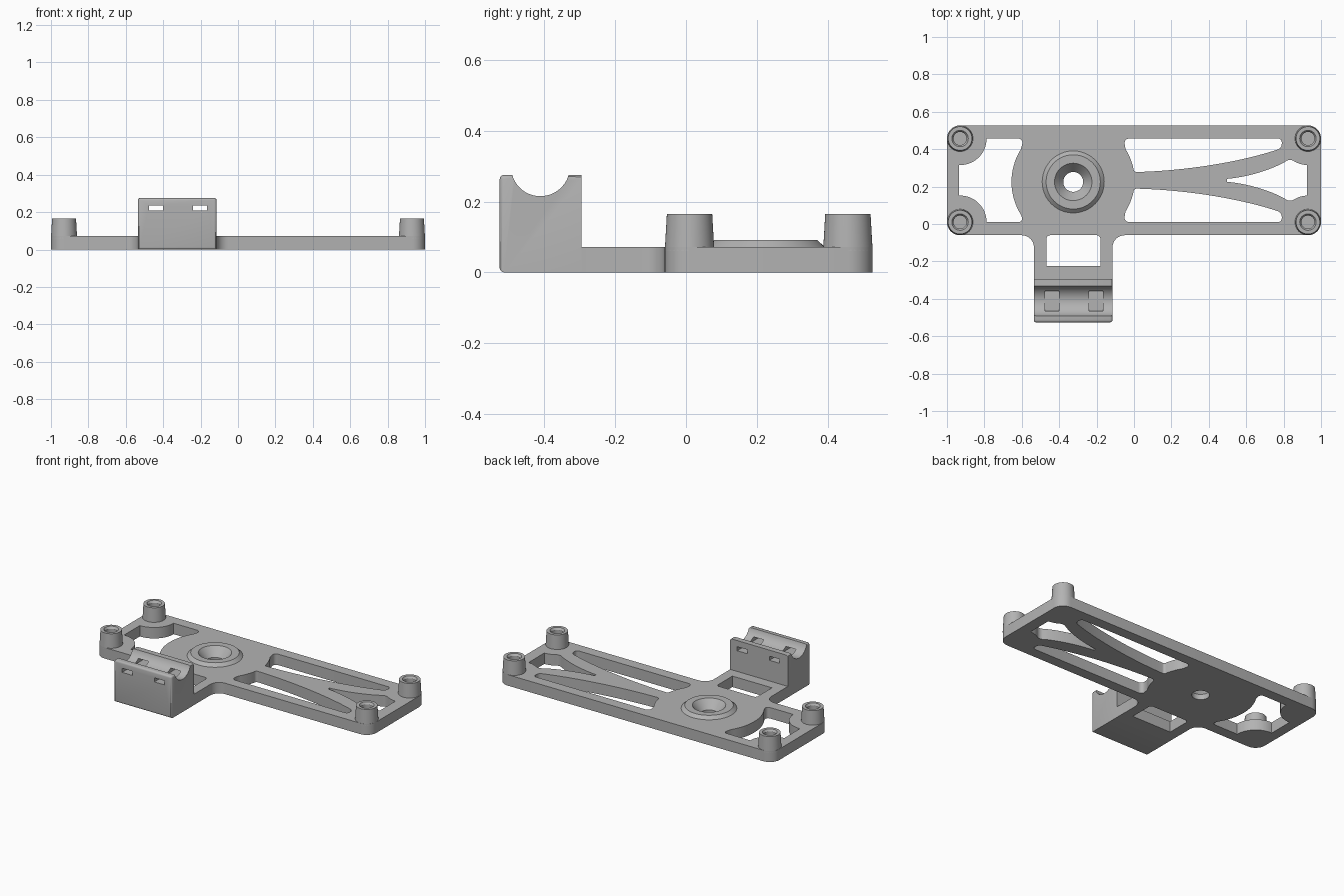
import bpy, bmesh
from math import sin, cos, radians, pi
from mathutils import Vector, Matrix
from mathutils.geometry import interpolate_bezier

cube = bpy.data.objects.get("Cube")
if cube:
    bpy.data.objects.remove(cube, do_unlink=True)

grey = bpy.data.materials.new("plain_grey")
grey.use_nodes = True
GREY = (0.45, 0.45, 0.45, 1)
grey.diffuse_color = GREY
grey.node_tree.nodes["Principled BSDF"].inputs["Base Color"].default_value = GREY

MID = 0.2335               # plate centre line in y
POST_X, POST_DY = 0.93, 0.2235
HUB = (-0.325, 0.225)
THICK = 0.072
ARM_L, ARM_R = -0.535, -0.115
BLOCK_FRONT, BLOCK_BACK, BLOCK_TOP = -0.526, -0.295, 0.275


def arc(cx, cy, r, a0, a1, n=16):
    angles = [radians(a0 + (a1 - a0) * i / n) for i in range(n + 1)]
    return [(cx + r * cos(a), cy + r * sin(a)) for a in angles]


def bezier(*pts, n=20):
    return [(v.x, v.y) for v in interpolate_bezier(*[Vector(p) for p in pts], n)]


def flip(pts):
    """Mirror a path across the plate centre line."""
    return [(p[0], 2 * MID - p[1], *p[2:]) for p in pts]


def rounded(pts):
    """Replace every (x, y, radius) corner with a fillet."""
    out = []
    for i, p in enumerate(pts):
        if len(p) == 2:
            out.append(p)
            continue
        c = Vector(p[:2])
        ends = [c + (Vector(q[:2]) - c).normalized() * min(p[2], (Vector(q[:2]) - c).length * 0.95)
                for q in (pts[i - 1], pts[(i + 1) % len(pts)])]
        out += bezier(ends[0], ends[0].lerp(c, 0.552), ends[1].lerp(c, 0.552), ends[1], n=9)
    return out


def finish(obj):
    obj.data.materials.clear()
    obj.data.materials.append(grey)
    bpy.ops.object.select_all(action='DESELECT')
    obj.select_set(True)
    bpy.context.view_layer.objects.active = obj
    bpy.ops.object.shade_smooth_by_angle(angle=radians(30))


def add_mesh(name, bm):
    bmesh.ops.recalc_face_normals(bm, faces=bm.faces)
    mesh = bpy.data.meshes.new(name)
    bm.to_mesh(mesh)
    bm.free()
    obj = bpy.data.objects.new(name, mesh)
    bpy.context.collection.objects.link(obj)
    return obj


def lathe(name, profile, x, y, closed, steps=48):
    bm = bmesh.new()
    vs = [bm.verts.new((r, 0, z)) for r, z in profile]
    pairs = list(zip(vs, vs[1:])) + ([(vs[-1], vs[0])] if closed else [])
    edges = [bm.edges.new(p) for p in pairs]
    bmesh.ops.spin(bm, geom=vs + edges, cent=(0, 0, 0), axis=(0, 0, 1),
                   angle=2 * pi, steps=steps)
    bmesh.ops.remove_doubles(bm, verts=bm.verts, dist=0.0001)
    obj = add_mesh(name, bm)
    obj.location = (x, y, 0)
    finish(obj)


def plate(name, outlines):
    """Flat plate from one outer outline and several openings."""
    curve = bpy.data.curves.new(name, 'CURVE')
    curve.dimensions, curve.fill_mode = '2D', 'BOTH'
    curve.extrude = THICK / 2
    for pts in outlines:
        spline = curve.splines.new('POLY')
        spline.points.add(len(pts) - 1)
        for sp, p in zip(spline.points, pts):
            sp.co = (p[0], p[1], 0, 1)
        spline.use_cyclic_u = True
    obj = bpy.data.objects.new(name, curve)
    obj.location.z = THICK / 2
    bpy.context.collection.objects.link(obj)
    bpy.ops.object.select_all(action='DESELECT')
    obj.select_set(True)
    bpy.context.view_layer.objects.active = obj
    bpy.ops.object.convert(target='MESH')
    obj = bpy.context.view_layer.objects.active
    bm = bmesh.new()
    bm.from_mesh(obj.data)
    bmesh.ops.remove_doubles(bm, verts=bm.verts, dist=0.0001)
    bmesh.ops.recalc_face_normals(bm, faces=bm.faces)
    bm.to_mesh(obj.data)
    bm.free()
    finish(obj)


# Plate outline with the side arm
TOP, BOTTOM = MID + 0.2935, MID - 0.2935
outline = [(-1, BOTTOM, 0.07), (ARM_L, BOTTOM, 0.065), (ARM_L, BLOCK_BACK),
           (ARM_R, BLOCK_BACK), (ARM_R, BOTTOM, 0.065), (1, BOTTOM, 0.07),
           (1, TOP, 0.07), (-1, TOP, 0.07)]

# Opening between the left posts and the hub
rail = MID + POST_DY
half = arc(-POST_X, rail, 0.142, -92, 0) + [(-0.59, rail, 0.03)]
end_opening = flip(half)[::-1] + half + arc(*HUB, 0.33, 148, 212)

# Long openings on either side of the tapered spine
long_opening = ([(-0.055, rail, 0.03), (0.79, rail, 0.02), (0.79, 0.407, 0.02)]
                + bezier((0.015, 0.278), (0.28, 0.285), (0.56, 0.33), (0.765, 0.397))[::-1]
                + [(0.0, 0.279, 0.012)] + arc(*HUB, 0.33, 14, 32, 8))

# Opening in the fork of the spine
branch = (bezier((0.497, MID + 0.008), (0.6, 0.25), (0.72, 0.285), (0.8, 0.328))
          + [(0.835, 0.35, 0.025)] + arc(POST_X, rail, 0.142, -122, -92, 8))
fork_opening = branch + flip(branch)[::-1]

# Opening in the arm
arm_opening = [(-0.468, BOTTOM, 0.02), (-0.18, BOTTOM, 0.02), (-0.18, -0.225), (-0.468, -0.225)]

plate("base_plate", [rounded(p) for p in (
    outline, end_opening, long_opening, flip(long_opening), fork_opening, arm_opening)]
    + [arc(*HUB, 0.12, 0, 352.5, 47)])

# Raised hub with a countersunk hole
lathe("hub_ring", [(0.053, 0), (0.12, 0), (0.12, THICK), (0.166, THICK), (0.145, 0.092),
                   (0.1, 0.092), (0.053, 0.035)], *HUB, True)

# Corner posts with blind holes
for side in (-1, 1):
    for end in (-1, 1):
        lathe(("left" if side > 0 else "right") + ("_back" if end > 0 else "_front") + "_post",
              [(0.07, 0.06), (0.064, 0.165), (0.044, 0.165), (0.035, 0.152),
               (0.035, 0.08), (0, 0.08)],
              side * POST_X, MID + end * POST_DY, False)

# Cradle block with a round groove
profile = ([(BLOCK_FRONT, 0), (BLOCK_FRONT, BLOCK_TOP)]
           + arc(-0.411, 0.298, 0.083, 196, 344, 24)
           + [(BLOCK_BACK, BLOCK_TOP), (BLOCK_BACK, 0)])
bm = bmesh.new()
face = bm.faces.new([bm.verts.new((ARM_L, y, z)) for y, z in profile])
ext = bmesh.ops.extrude_face_region(bm, geom=[face])
bmesh.ops.translate(bm, vec=(ARM_R - ARM_L, 0, 0),
                    verts=[v for v in ext["geom"] if isinstance(v, bmesh.types.BMVert)])
bmesh.ops.recalc_face_normals(bm, faces=bm.faces)
soft = [e for e in bm.edges
        if all(v.co.y < BLOCK_FRONT + 0.001 for v in e.verts)
        or (all(v.co.z > BLOCK_TOP - 0.002 for v in e.verts)
            and abs(e.verts[0].co.x - e.verts[1].co.x) < 0.001)]
bmesh.ops.bevel(bm, geom=soft, offset=0.012, segments=3, profile=0.5, affect='EDGES')
block = add_mesh("cradle_block", bm)

# Tie slots through the block
bm = bmesh.new()
for x in (-0.438, -0.203):
    bmesh.ops.create_cube(bm, size=1, matrix=Matrix.Translation((x, -0.41, 0.2215))
                          @ Matrix.Diagonal((0.074, 0.4, 0.027, 1)))
cutter = add_mesh("slot_cutter", bm)
cutter.hide_render = True
cut = block.modifiers.new("slots", 'BOOLEAN')
cut.operation, cut.solver, cut.object = 'DIFFERENCE', 'EXACT', cutter
bpy.context.view_layer.objects.active = block
bpy.ops.object.modifier_apply(modifier=cut.name)
bpy.data.objects.remove(cutter, do_unlink=True)
finish(block)
